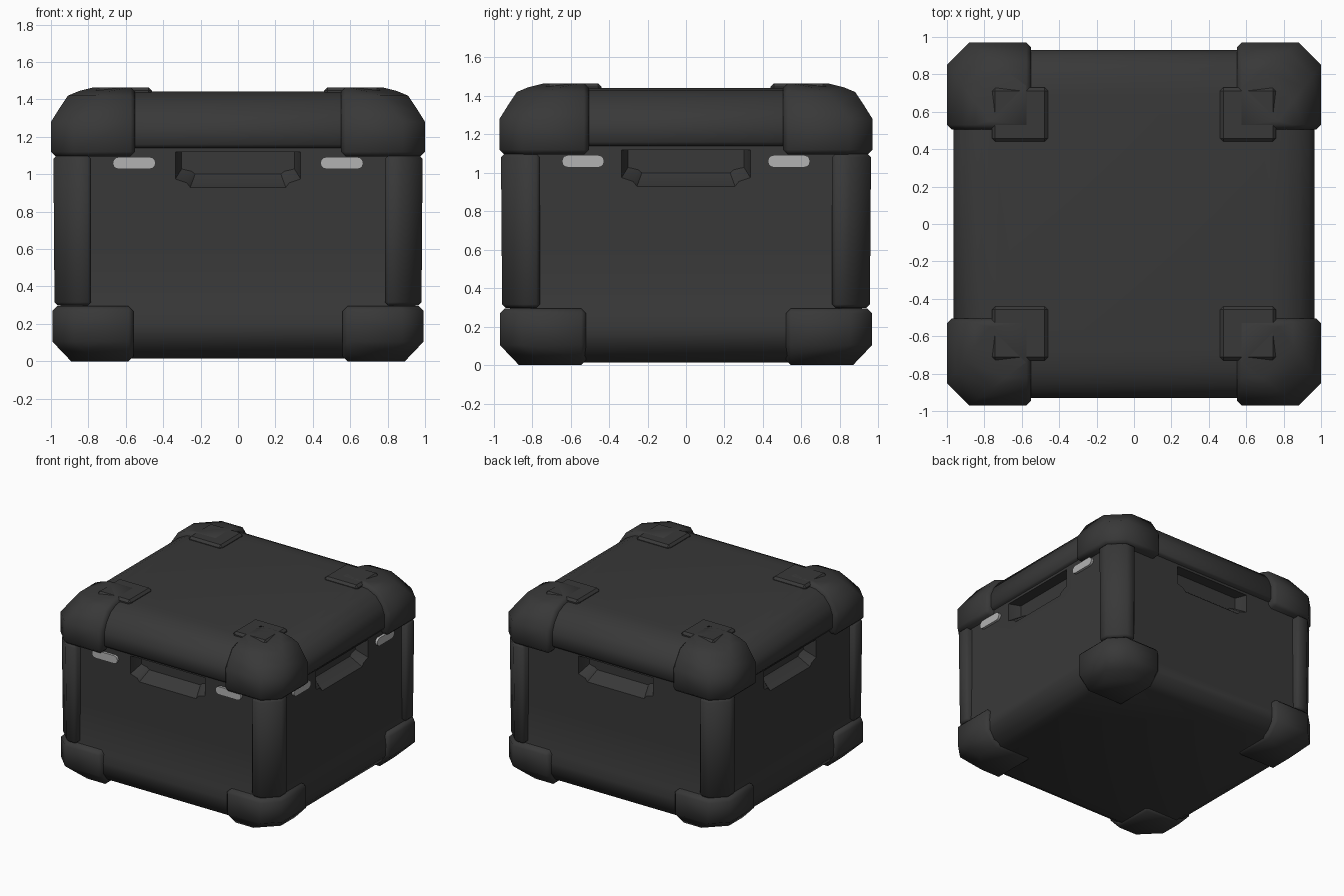
import bpy, bmesh, math
from mathutils import Matrix, Vector

if "Cube" in bpy.data.objects:
    bpy.data.objects.remove(bpy.data.objects["Cube"])

def material(name, c):
    m = bpy.data.materials.new(name)
    m.diffuse_color = (c, c, c, 1)
    m.use_nodes = True
    m.node_tree.nodes["Principled BSDF"].inputs["Base Color"].default_value = m.diffuse_color
    return m

BLACK = material("charcoal_plastic", 0.040)
GREY = material("light_grey", 0.45)

def make(name, bm, mat):
    bmesh.ops.recalc_face_normals(bm, faces=bm.faces)
    me = bpy.data.meshes.new(name)
    bm.to_mesh(me)
    bm.free()
    me.materials.append(mat)
    ob = bpy.data.objects.new(name, me)
    bpy.context.collection.objects.link(ob)
    return ob

def finish(ob, angle=50):
    bpy.ops.object.select_all(action='DESELECT')
    ob.select_set(True)
    bpy.context.view_layer.objects.active = ob
    for m in list(ob.modifiers):
        bpy.ops.object.modifier_apply(modifier=m.name)
    bpy.ops.object.shade_smooth_by_angle(angle=math.radians(angle))

def loft(hx, hy, chamfer, rings):
    """Closed block from stacked chamfered rectangles; rings are (inset, z)."""
    bm = bmesh.new()
    loops = []
    for d, z in rings:
        x, y, c = hx - d, hy - d, chamfer + 0.3 * d
        pts = [(x, -y + c), (x, y - c), (x - c, y), (-x + c, y),
               (-x, y - c), (-x, -y + c), (-x + c, -y), (x - c, -y)]
        loops.append([bm.verts.new((px, py, z)) for px, py in pts])
    for a, b in zip(loops, loops[1:]):
        for i in range(8):
            j = (i + 1) % 8
            bm.faces.new((a[i], a[j], b[j], b[i]))
    bm.faces.new(loops[0][::-1])
    bm.faces.new(loops[-1])
    return bm

def corner_pieces(name, hx, hy, chamfer, rings, cut_x, cut_y, bevel):
    """Keep one corner of a lofted block, soften it and mirror it to all four."""
    bm = loft(hx, hy, chamfer, rings)
    for co, no in (((cut_x, 0, 0), (-1, 0, 0)), ((0, cut_y, 0), (0, -1, 0))):
        geom = bm.verts[:] + bm.edges[:] + bm.faces[:]
        res = bmesh.ops.bisect_plane(bm, geom=geom, plane_co=co, plane_no=no, clear_outer=True)
        edges = [e for e in res["geom_cut"] if isinstance(e, bmesh.types.BMEdge)]
        bmesh.ops.holes_fill(bm, edges=edges, sides=0)
    ob = make(name, bm, BLACK)
    bv = ob.modifiers.new("bevel", 'BEVEL')
    bv.width, bv.segments = bevel, 1
    bv.limit_method, bv.angle_limit = 'ANGLE', math.radians(65)
    mi = ob.modifiers.new("mirror", 'MIRROR')
    mi.use_axis = (True, True, False)
    mi.use_mirror_merge = False
    finish(ob)

# Box body: bulging base band, slightly inset walls
body = make("body", loft(0.965, 0.93, 0.12, [
    (0.11, 0.015), (0.05, 0.05), (0.005, 0.11), (0.0, 0.2), (0.008, 0.27),
    (0.022, 0.32), (0.028, 0.6), (0.03, 1.2)]), BLACK)

# Hand-grip recesses on all four sides
bm = bmesh.new()
outline = [(-0.335, 1.12), (-0.335, 0.975), (-0.275, 0.955), (-0.255, 0.93),
           (0.255, 0.93), (0.275, 0.955), (0.335, 0.975), (0.335, 1.12)]
for k in range(4):
    rot = Matrix.Rotation(k * math.pi / 2, 4, 'Z')
    wall = 0.90 if k % 2 == 0 else 0.935
    layers = []
    for depth, sx, low in ((-0.04, 1.0, -0.012), (0.0, 1.0, 0.0), (0.09, 0.9, 0.07)):
        layers.append([bm.verts.new(rot @ Vector((
            x * sx, -wall + depth, z + low * (1.12 - z) / 0.19))) for x, z in outline])
    n = len(outline)
    for a, b in zip(layers, layers[1:]):
        for i in range(n):
            bm.faces.new((a[i], a[(i + 1) % n], b[(i + 1) % n], b[i]))
    bm.faces.new(layers[0])
    bm.faces.new(layers[-1][::-1])
cutter = make("grip_cutter", bm, BLACK)
cutter.hide_render = True
bo = body.modifiers.new("grips", 'BOOLEAN')
bo.operation, bo.solver, bo.object = 'DIFFERENCE', 'EXACT', cutter
finish(body, 35)
bpy.data.objects.remove(cutter)

# Lid
lid = make("lid", loft(0.965, 0.93, 0.12, [
    (0.015, 1.14), (0.0, 1.16), (0.0, 1.26), (0.03, 1.335), (0.08, 1.395),
    (0.15, 1.43), (0.24, 1.442)]), BLACK)
finish(lid)

# Corner protectors on lid and base, and the upright posts between them
corner_pieces("lid_corner", 1.0, 0.97, 0.12, [
    (0.0, 1.095), (0.0, 1.28), (0.045, 1.352), (0.09, 1.42), (0.15, 1.445), (0.23, 1.465)],
    0.55, 0.505, 0.025)
corner_pieces("base_corner", 0.992, 0.968, 0.115, [
    (0.10, 0.0), (0.05, 0.052), (0.0, 0.105), (0.0, 0.295)],
    0.56, 0.52, 0.025)
corner_pieces("corner_post", 0.987, 0.962, 0.11, [
    (0.006, 0.298), (0.0, 1.10)], 0.785, 0.76, 0.018)

# Raised pads on top of the lid corners
bm = bmesh.new()
bmesh.ops.create_cube(bm, size=1, matrix=Matrix.Translation((0.61, 0.585, 1.4325))
                      @ Matrix.Diagonal((0.30, 0.29, 0.065, 1)))
pad = make("lid_pad", bm, BLACK)
bv = pad.modifiers.new("bevel", 'BEVEL')
bv.width, bv.segments = 0.018, 1
mi = pad.modifiers.new("mirror", 'MIRROR')
mi.use_axis = (True, True, False)
mi.use_mirror_merge = False
finish(pad, 30)

# Rounded light strips on the front and right sides only
def strip(name, offset, width, wall, turn):
    bm = bmesh.new()
    r, half = 0.032, width / 2
    pts = []
    for side in (1, -1):
        for i in range(7):
            a = -math.pi / 2 + math.pi * i / 6
            pts.append((side * (half - r + r * math.cos(a)), 1.06 + side * r * math.sin(a)))
    rot = Matrix.Rotation(turn, 4, 'Z')
    back, front = ([bm.verts.new(rot @ Vector((offset + x, -y, z))) for x, z in pts]
                   for y in (wall - 0.03, wall + 0.015))
    n = len(pts)
    for i in range(n):
        bm.faces.new((back[i], back[(i + 1) % n], front[(i + 1) % n], front[i]))
    bm.faces.new(back)
    bm.faces.new(front)
    finish(make(name, bm, GREY), 35)

for s in (-1, 1):
    strip("front_light", s * 0.555, 0.23, 0.905, 0)
    strip("right_light", s * 0.535, 0.22, 0.94, math.pi / 2)
